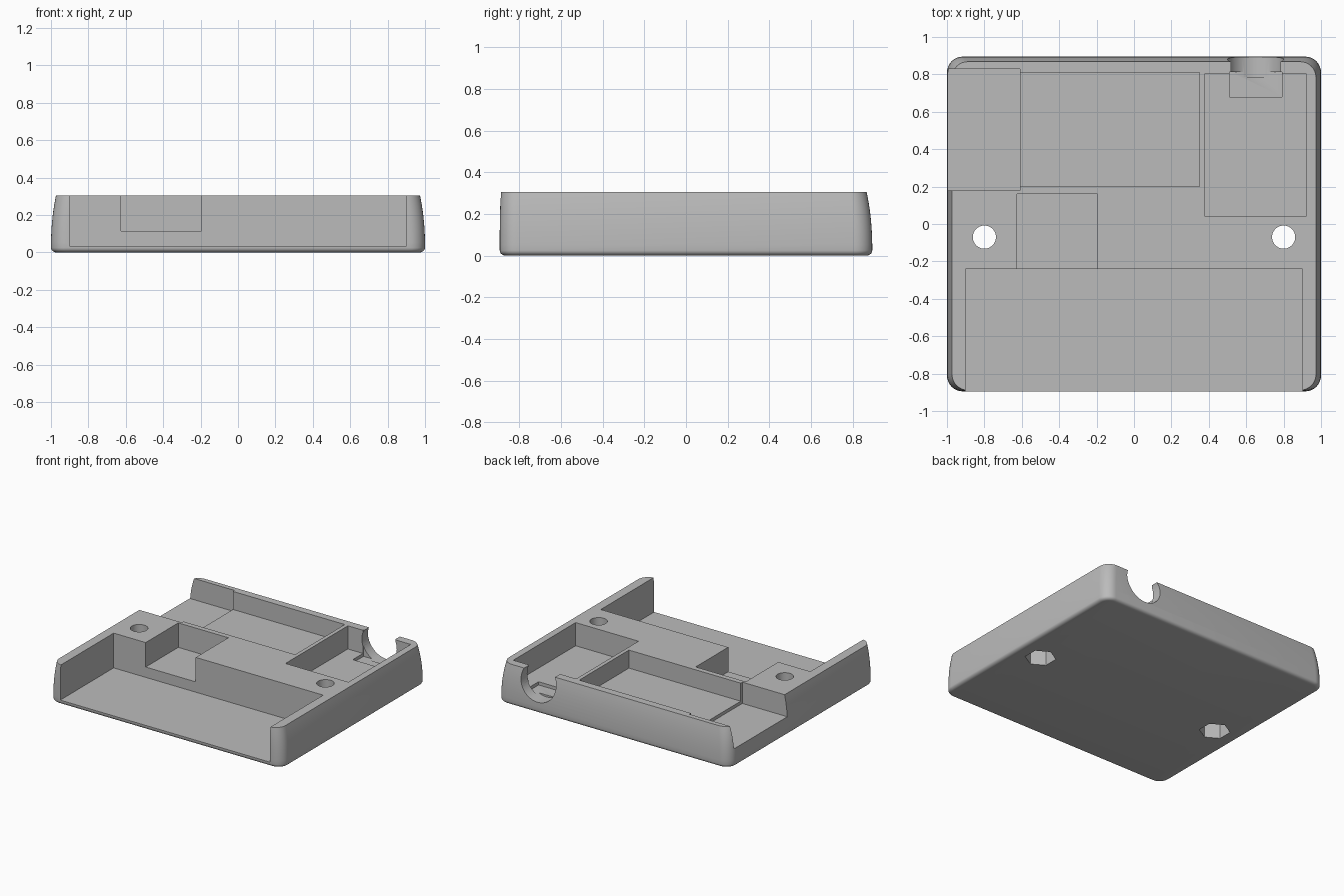
import bpy, bmesh, math
from mathutils import Matrix

cube = bpy.data.objects.get("Cube")
if cube:
    bpy.data.objects.remove(cube, do_unlink=True)

HEIGHT = 0.305

# Single grey plastic
grey = bpy.data.materials.new("grey_plastic")
grey.use_nodes = True
colour = (0.5, 0.5, 0.5, 1)
grey.diffuse_color = colour
grey.node_tree.nodes["Principled BSDF"].inputs["Base Color"].default_value = colour


def make_object(name, bm):
    bmesh.ops.recalc_face_normals(bm, faces=bm.faces)
    mesh = bpy.data.meshes.new(name)
    bm.to_mesh(mesh)
    bm.free()
    mesh.materials.append(grey)
    obj = bpy.data.objects.new(name, mesh)
    bpy.context.collection.objects.link(obj)
    return obj


def ring(bm, z, side, front, back, radius, steps=8):
    """Rounded rectangle inset from the full outline by side, front and back."""
    hx, y0, y1 = 1 - side, -0.895 + front, 0.895 - back
    corners = [(hx, y1), (-hx, y1), (-hx, y0), (hx, y0)]
    verts = []
    for i, (cx, cy) in enumerate(corners):
        ox = cx - math.copysign(radius, cx)
        oy = cy - math.copysign(radius, cy)
        for k in range(steps + 1):
            a = math.pi / 2 * (i + k / steps)
            verts.append(bm.verts.new((ox + radius * math.cos(a), oy + radius * math.sin(a), z)))
    return verts


# Tray body: bottom fillet, then walls curving gently inward
bm = bmesh.new()
rings = []
for k in range(6):
    a = math.pi / 2 * k / 5
    inset = 0.03 * (1 - math.sin(a))
    rings.append(ring(bm, 0.025 * (1 - math.cos(a)), inset, inset, inset, 0.085 - inset))
for k in range(1, 11):
    t = k / 10
    lean = 0.027 * t ** 2.2
    rings.append(ring(bm, 0.025 + (HEIGHT - 0.025) * t, lean, 0.006 * t ** 3, lean, 0.085))
for low, high in zip(rings, rings[1:]):
    for i in range(len(low)):
        j = (i + 1) % len(low)
        bm.faces.new((low[i], low[j], high[j], high[i]))
bm.faces.new(rings[0])
bm.faces.new(rings[-1])
body = make_object("tray_body", bm)


def cut(bm):
    """Subtract a closed shape from the tray body."""
    cutter = make_object("cutter", bm)
    cutter.hide_render = True
    mod = body.modifiers.new("cut", "BOOLEAN")
    mod.operation = "DIFFERENCE"
    mod.solver = "EXACT"
    mod.object = cutter
    bpy.context.view_layer.objects.active = body
    bpy.ops.object.modifier_apply(modifier=mod.name)
    bpy.data.objects.remove(cutter, do_unlink=True)


def cut_box(x0, x1, y0, y1, z0, z1=0.5):
    bm = bmesh.new()
    bmesh.ops.create_cube(bm, size=1)
    for v in bm.verts:
        v.co.x = x1 if v.co.x > 0 else x0
        v.co.y = y1 if v.co.y > 0 else y0
        v.co.z = z1 if v.co.z > 0 else z0
    cut(bm)


def cut_cylinder(radius, depth, sides, matrix):
    bm = bmesh.new()
    bmesh.ops.create_cone(bm, cap_ends=True, segments=sides, radius1=radius,
                          radius2=radius, depth=depth, matrix=matrix)
    cut(bm)


# Front bay, open at the front, and the small bay behind it
cut_box(-0.9, 0.9, -1.2, -0.24, 0.035)
cut_box(-0.625, -0.195, -0.3, 0.16, 0.115)

# Rear compartment and its deeper end, open at the side
cut_box(-0.65, 0.35, 0.2, 0.81, 0.165)
cut_box(-1.2, -0.61, 0.18, 0.83, 0.14)

# Corner compartment with a recessed connector seat
cut_box(0.38, 0.92, 0.04, 0.805, 0.125)
cut_box(0.51, 0.79, 0.68, 0.812, 0.1)

# Round cable opening through the back wall
cut_cylinder(0.15, 0.4, 64, Matrix.Translation((0.65, 0.985, 0.235)) @ Matrix.Rotation(math.pi / 2, 4, "X"))

# Screw holes with hexagonal nut recesses underneath
for x in (-0.8, 0.8):
    cut_cylinder(0.062, 1, 48, Matrix.Translation((x, -0.07, 0.2)))
    cut_cylinder(0.11, 0.24, 6, Matrix.Translation((x, -0.07, 0)))

# Smooth curved walls, crisp cut edges
bpy.ops.object.select_all(action="DESELECT")
body.select_set(True)
bpy.context.view_layer.objects.active = body
bpy.ops.object.shade_smooth_by_angle(angle=math.radians(30))
